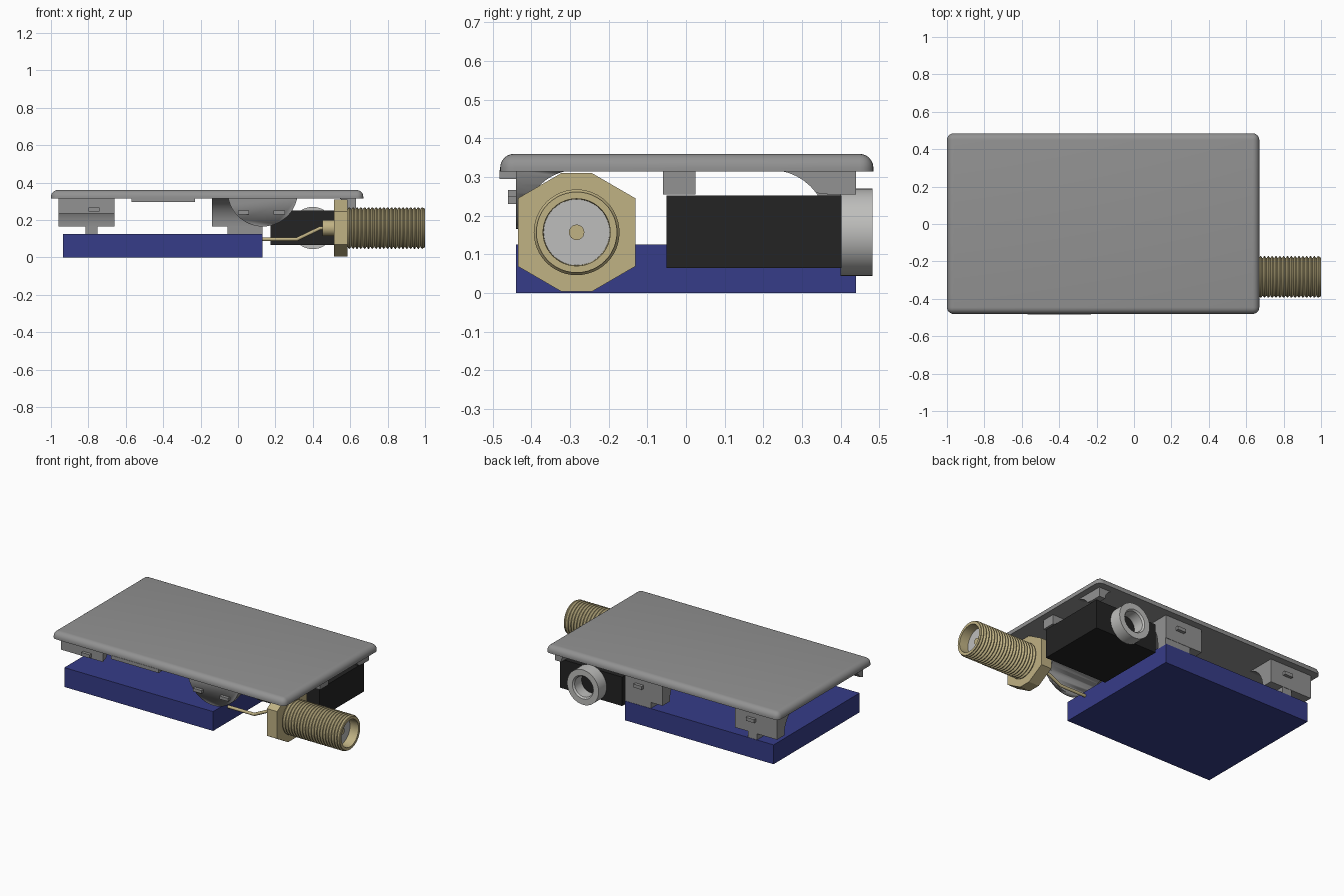
import bpy, bmesh, math
from mathutils import Vector

if "Cube" in bpy.data.objects:
    bpy.data.objects.remove(bpy.data.objects["Cube"])


def srgb(r, g, b):
    return [((c / 255 + 0.055) / 1.055) ** 2.4 for c in (r, g, b)] + [1]


def material(name, *rgb):
    m = bpy.data.materials.new(name)
    m.diffuse_color = srgb(*rgb)
    m.use_nodes = True
    m.node_tree.nodes["Principled BSDF"].inputs["Base Color"].default_value = m.diffuse_color
    return m


GREY = material("mid grey", 146, 146, 146)
BLUE = material("board blue", 54, 60, 136)
BLACK = material("black", 35, 35, 35)
BRASS = material("brass", 192, 178, 132)
SILVER = material("light grey", 190, 190, 188)


def finish(bm, name, mat, angle=30):
    bmesh.ops.recalc_face_normals(bm, faces=bm.faces)
    me = bpy.data.meshes.new(name)
    bm.to_mesh(me)
    bm.free()
    me.materials.append(mat)
    ob = bpy.data.objects.new(name, me)
    bpy.context.collection.objects.link(ob)
    me.polygons.foreach_set("use_smooth", [True] * len(me.polygons))
    me.set_sharp_from_angle(angle=math.radians(angle))
    return ob


def place(axis, along, u, v):
    """Point from a distance along x, y or z and the two other coordinates."""
    return {"x": Vector((along, u, v)), "y": Vector((u, along, v)),
            "z": Vector((u, v, along))}[axis]


def prism(name, pts, axis, a, b, mat):
    bm = bmesh.new()
    ends = [[bm.verts.new(place(axis, d, u, v)) for u, v in pts] for d in (a, b)]
    for ring in ends:
        bm.faces.new(ring)
    n = len(pts)
    for i in range(n):
        j = (i + 1) % n
        bm.faces.new((ends[0][i], ends[0][j], ends[1][j], ends[1][i]))
    return finish(bm, name, mat)


def box(name, x, y, z, mat):
    pts = [(x[0], y[0]), (x[1], y[0]), (x[1], y[1]), (x[0], y[1])]
    return prism(name, pts, "z", z[0], z[1], mat)


def lathe(name, profile, axis, cu, cv, mat, n=48):
    """Turn a closed loop of (along, radius) points about an axis."""
    bm = bmesh.new()
    rings = []
    for d, r in profile:
        if r == 0:
            rings.append([bm.verts.new(place(axis, d, cu, cv))] * n)
        else:
            rings.append([bm.verts.new(place(axis, d, cu + r * math.cos(t), cv + r * math.sin(t)))
                          for t in (2 * math.pi * k / n for k in range(n))])
    for p, q in zip(rings, rings[1:]):
        for i in range(n):
            j = (i + 1) % n
            corners = list(dict.fromkeys((p[i], p[j], q[j], q[i])))
            if len(corners) > 2:
                bm.faces.new(corners)
    return finish(bm, name, mat)


def fillet_clip(s, outer, inner, low, radius, top=0.318):
    """Wall section with a concave fillet into the lid; s is the side sign."""
    pts = [(s * outer, top), (s * outer, low)]
    for k in range(11):
        t = math.pi / 2 * k / 10
        z = top - radius + radius * math.sin(t)
        if z >= low:
            pts.append((s * (inner - radius + radius * math.cos(t)), z))
    if top - radius > low:
        pts.insert(2, (s * inner, low))
    return pts


# Lid with rounded rim
bm = bmesh.new()
bmesh.ops.create_cube(bm, size=1)
for v in bm.verts:
    v.co = Vector((-0.165 + v.co.x * 1.67, 0.002 + v.co.y * 0.966, 0.3375 + v.co.z * 0.045))
rim = [e for e in bm.edges if max(v.co.z for v in e.verts) > 0.35]
bmesh.ops.bevel(bm, geom=rim, offset=0.036, segments=6, profile=0.5, affect="EDGES")
finish(bm, "lid", GREY)

# Circuit board block
box("board", (-0.935, 0.13), (-0.44, 0.44), (0, 0.125), BLUE)

# Rear clips with fillet, leg and snap nub
for label, x0, x1, leg in (("left", -0.96, -0.66, (-0.815, -0.75)),
                           ("middle", -0.14, 0.13, (-0.055, 0.13))):
    prism("rear_clip_" + label, fillet_clip(1, 0.44, 0.365, 0.165, 0.145), "x", x0, x1, GREY)
    box("rear_leg_" + label, leg, (0.37, 0.438), (0.12, 0.17), GREY)
    mid = (x0 + x1) / 2 + 0.03
    box("rear_nub_" + label, (mid - 0.03, mid + 0.03), (0.435, 0.46), (0.24, 0.262), GREY)

# Front clips
prism("front_clip_left", fillet_clip(-1, 0.44, 0.42, 0.235, 0.13), "x", -0.96, -0.66, GREY)
box("front_nub_left", (-0.8, -0.74), (-0.46, -0.435), (0.245, 0.267), GREY)
box("front_ledge", (-0.57, -0.23), (-0.483, -0.43), (0.295, 0.318), GREY)

# Round front clip, trimmed to a disc outline
disc_clip = prism("front_clip_round", fillet_clip(-1, 0.44, 0.415, 0.16, 0.13), "x", -0.1, 0.36, GREY)
cutter = lathe("disc_cutter", [(-0.6, 0), (-0.6, 0.188), (0, 0.188), (0, 0)], "y", 0.132, 0.353, GREY)
cutter.hide_render = True
cutter.hide_viewport = True
trim = disc_clip.modifiers.new("trim", "BOOLEAN")
trim.operation = "INTERSECT"
trim.solver = "EXACT"
trim.object = cutter
for x in (0.03, 0.22):
    box("round_clip_nub", (x - 0.03, x + 0.03), (-0.46, -0.435), (0.23, 0.25), GREY)

# Supports on the right edge of the lid
prism("right_post", fillet_clip(1, 0.63, 0.585, 0.255, 0.063), "y", -0.06, 0.025, GREY)
prism("corner_post", fillet_clip(1, 0.63, 0.585, 0.255, 0.063), "y", 0.365, 0.44, GREY)
prism("corner_rib", fillet_clip(1, 0.44, 0.365, 0.255, 0.145), "x", 0.585, 0.63, GREY)

# Socket body and its sleeve
box("socket_body", (0.175, 0.62), (-0.05, 0.402), (0.065, 0.252), BLACK)
lathe("socket_sleeve", [(0.40, 0.068), (0.40, 0.113), (0.483, 0.113), (0.483, 0.075),
                        (0.473, 0.066), (0.40, 0.066)], "y", 0.4, 0.157, SILVER)

# Coaxial connector: nut, threaded barrel, insulator, pin
CY, CZ = -0.283, 0.157
nut = [(0.04, 0.153), (0.152, 0.088), (0.152, -0.088), (0.04, -0.153)]
nut += [(-y, z) for y, z in reversed(nut)]
prism("hex_nut", [(CY + y, CZ + z) for y, z in nut], "x", 0.512, 0.585, BRASS)
barrel = [(0.58, 0.09), (0.58, 0.1)]
pitch = 0.0205
for i in range(20):
    x = 0.585 + i * pitch
    barrel += [(x, 0.1), (x + pitch * 0.4, 0.111), (x + pitch * 0.6, 0.111)]
barrel += [(0.995, 0.1045), (1.0, 0.1045), (1.0, 0.087), (0.93, 0.085)]
lathe("threaded_barrel", barrel, "x", CY, CZ, BRASS)
lathe("insulator", [(0.58, 0), (0.58, 0.086), (0.94, 0.086), (0.94, 0)], "x", CY, CZ, SILVER)
lathe("centre_pin", [(0.9, 0), (0.9, 0.02), (0.948, 0.02), (0.948, 0)], "x", CY, CZ, BRASS, 24)
lathe("rear_boss", [(0.452, 0), (0.452, 0.043), (0.515, 0.043), (0.515, 0)], "x", CY, CZ, BRASS, 32)

# Bent lead from the connector to the board
curve = bpy.data.curves.new("lead_path", "CURVE")
curve.dimensions = "3D"
curve.bevel_depth = 0.01
curve.bevel_resolution = 3
curve.use_fill_caps = True
path = [(0.46, CZ), (0.44, CZ), (0.315, 0.097), (0.125, 0.097)]
spline = curve.splines.new("POLY")
spline.points.add(len(path) - 1)
for p, (x, z) in zip(spline.points, path):
    p.co = (x, CY, z, 1)
curve.materials.append(BRASS)
bpy.context.collection.objects.link(bpy.data.objects.new("lead", curve))
